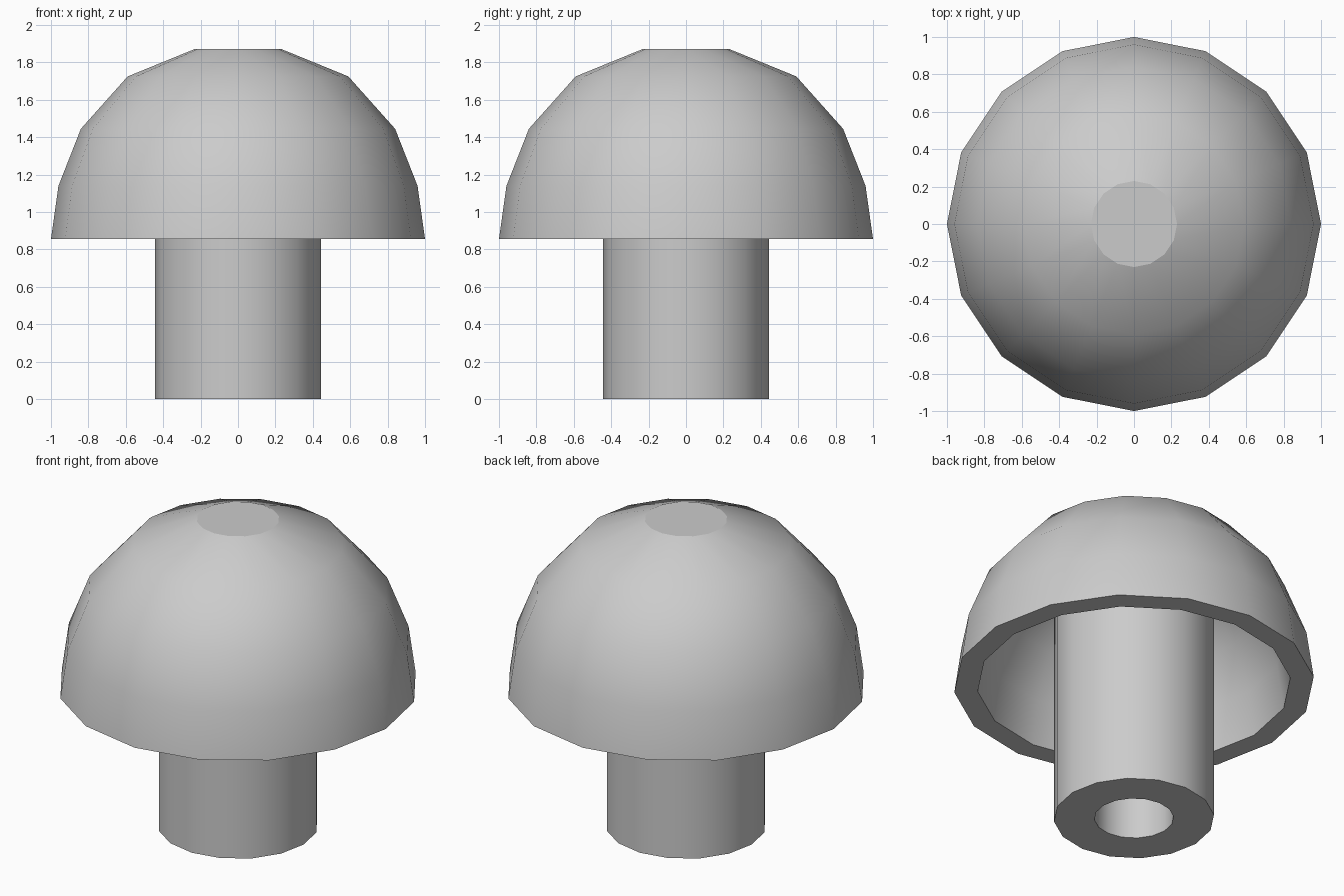
import bpy, bmesh
from math import sin, cos, tau, radians

SIDES = 16

cube = bpy.data.objects.get("Cube")
if cube:
    bpy.data.objects.remove(cube, do_unlink=True)

grey = bpy.data.materials.new("plain_grey")
grey.use_nodes = True
colour = (0.6, 0.6, 0.6, 1)
grey.diffuse_color = colour
grey.node_tree.nodes["Principled BSDF"].inputs["Base Color"].default_value = colour


def lathe(name, profile):
    """Turn a profile of (radius, z) around z and close both ends with a flat disc."""
    bm = bmesh.new()
    rings = [[bm.verts.new((r * cos(tau * i / SIDES), r * sin(tau * i / SIDES), z))
              for i in range(SIDES)] for r, z in profile]
    for a, b in zip(rings, rings[1:]):
        for i in range(SIDES):
            j = (i + 1) % SIDES
            bm.faces.new((a[i], a[j], b[j], b[i]))
    bm.faces.new(rings[0])
    bm.faces.new(rings[-1])
    bmesh.ops.recalc_face_normals(bm, faces=bm.faces)
    mesh = bpy.data.meshes.new(name)
    bm.to_mesh(mesh)
    bm.free()
    mesh.materials.append(grey)
    obj = bpy.data.objects.new(name, mesh)
    bpy.context.collection.objects.link(obj)
    bpy.ops.object.select_all(action="DESELECT")
    obj.select_set(True)
    bpy.context.view_layer.objects.active = obj
    bpy.ops.object.shade_smooth_by_angle(angle=radians(30))
    # Keep every flat end disc crisp
    for face in mesh.polygons:
        if len(face.vertices) == SIDES:
            for loop in face.loop_indices:
                mesh.edges[mesh.loops[loop].edge_index].use_edge_sharp = True
    return obj


# Domed cap: outer shell from the top disc to the rim, then back up inside
outer = [(0.23, 1.872), (0.59, 1.725), (0.84, 1.445), (0.96, 1.14), (1.0, 0.855)]
inner = [(0.87, 0.855), (0.832, 1.12), (0.728, 1.385), (0.52, 1.61), (0.21, 1.742)]
lathe("cap", outer + inner)

# Hollow stem: thick tube running up into the cap
lathe("stem", [(0.445, 1.7), (0.445, 0), (0.22, 0), (0.22, 1.6)])
